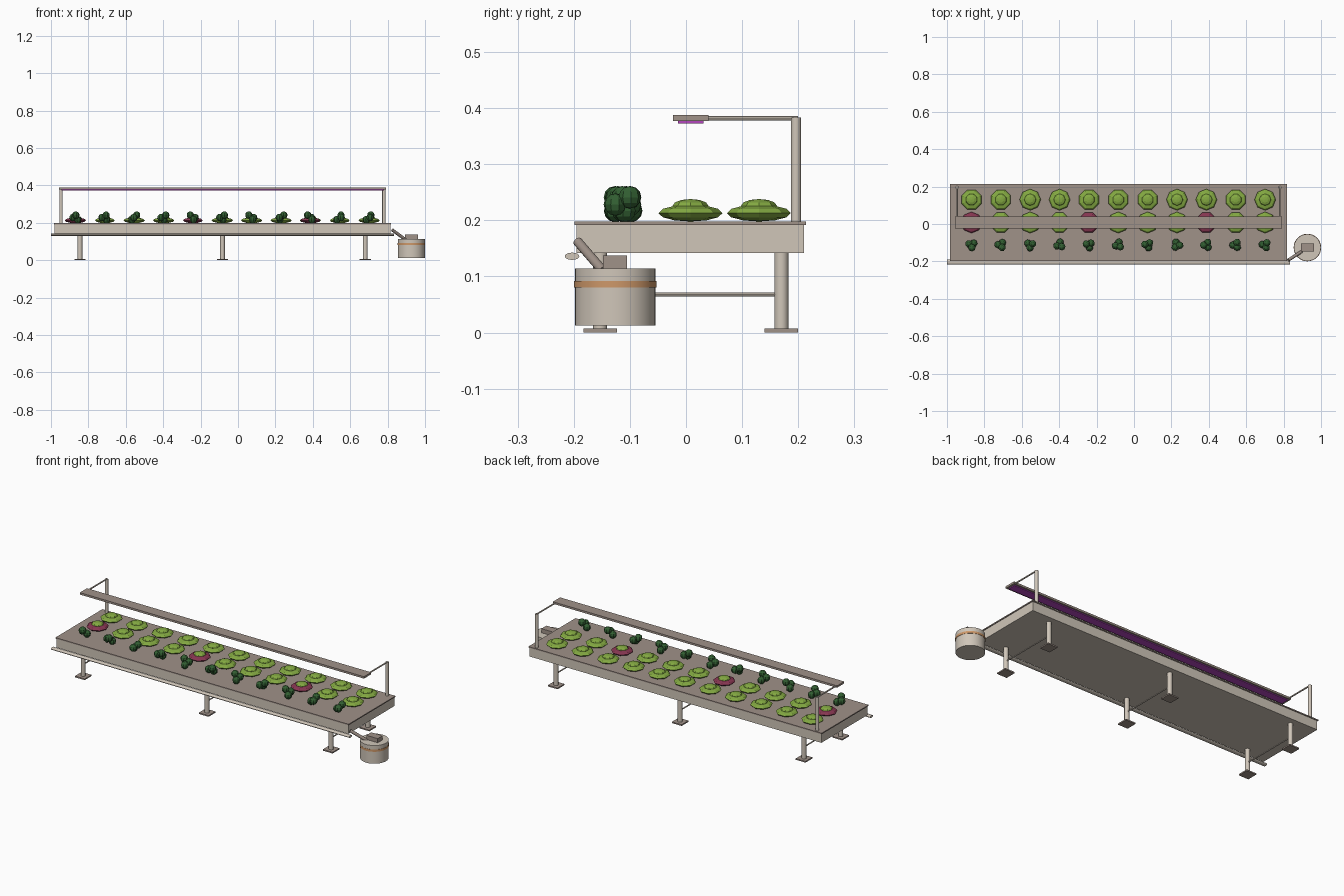
import bpy, math, random
from mathutils import Vector

if "Cube" in bpy.data.objects:
    bpy.data.objects.remove(bpy.data.objects["Cube"])

random.seed(4)


def material(name, r, g, b):
    m = bpy.data.materials.new(name)
    lin = [((c / 255 + 0.055) / 1.055) ** 2.4 for c in (r, g, b)]
    m.diffuse_color = (*lin, 1)
    m.use_nodes = True
    m.node_tree.nodes["Principled BSDF"].inputs["Base Color"].default_value = m.diffuse_color
    return m


BEIGE = material("beige_metal", 208, 198, 185)
TAUPE = material("taupe_metal", 160, 146, 137)
COPPER = material("copper_band", 206, 152, 105)
LEAF = material("lettuce_green", 132, 170, 66)
RED = material("red_lettuce", 136, 55, 82)
HERB = material("herb_green", 50, 95, 50)
GLOW = material("grow_light_purple", 180, 70, 190)


def finish(name, mat, smooth=False):
    o = bpy.context.object
    o.name = name
    o.data.materials.append(mat)
    if smooth:
        bpy.ops.object.shade_smooth_by_angle(angle=math.radians(40))
    return o


def box(name, mat, x, y, z):
    """Box from (min, max) pairs."""
    bpy.ops.mesh.primitive_cube_add(size=1, location=[sum(p) / 2 for p in (x, y, z)])
    o = finish(name, mat)
    o.scale = [p[1] - p[0] for p in (x, y, z)]
    return o


def rod(name, mat, a, b, r, sides=16):
    """Cylinder between two points."""
    a, b = Vector(a), Vector(b)
    bpy.ops.mesh.primitive_cylinder_add(vertices=sides, radius=r, depth=(b - a).length,
                                        location=(a + b) / 2)
    o = finish(name, mat, True)
    o.rotation_euler = (b - a).to_track_quat('Z', 'Y').to_euler()
    return o


def ball(name, mat, loc, scale, turn):
    bpy.ops.mesh.primitive_uv_sphere_add(segments=8, ring_count=6, radius=1,
                                         location=loc, rotation=(0, 0, turn))
    o = finish(name, mat)
    o.scale = scale
    return o


# Growing bed, lid and front gutter
box("bed", BEIGE, (-0.98, 0.815), (-0.195, 0.21), (0.142, 0.192))
box("bed_lid", TAUPE, (-0.984, 0.819), (-0.199, 0.214), (0.192, 0.198))
gutter = rod("gutter", BEIGE, (-1, -0.203, 0.136), (0.835, -0.203, 0.136), 0.0065)
bpy.ops.object.transform_apply(location=False, rotation=True, scale=False)
gutter.scale = (1, 2, 1)

# Legs, feet and cross rods
for x in (-0.845, -0.083, 0.68):
    for y in (-0.153, 0.17):
        rod("leg", BEIGE, (x, y, 0.004), (x, y, 0.143), 0.0125)
        box("foot", TAUPE, (x - 0.03, x + 0.03), (y - 0.03, y + 0.03), (0, 0.007))
    rod("cross_rod", BEIGE, (x, -0.153, 0.068), (x, 0.17, 0.068), 0.0035, 8)

# Light frame
for x in (-0.946, 0.78):
    rod("light_post", BEIGE, (x, 0.196, 0.195), (x, 0.196, 0.383), 0.009)
    rod("light_arm", BEIGE, (x, 0.2, 0.382), (x, 0.02, 0.382), 0.004, 8)
box("light_bar", TAUPE, (-0.957, 0.791), (-0.023, 0.04), (0.377, 0.388))
box("light_strip", GLOW, (-0.945, 0.78), (-0.014, 0.031), (0.373, 0.378))

# Reservoir with band, pump and drain pipe
cx, cy = 0.927, -0.126
rod("reservoir", BEIGE, (cx, cy, 0.013), (cx, cy, 0.114), 0.072, 32)
rod("reservoir_band", COPPER, (cx, cy, 0.08), (cx, cy, 0.092), 0.0735, 32)
box("pump", TAUPE, (0.893, 0.963), (-0.148, -0.105), (0.112, 0.137))
rod("drain_pipe", TAUPE, (0.825, -0.193, 0.162), (0.895, -0.148, 0.11), 0.0085, 12)

# Planting: two lettuce rows and one herb row
for i in range(11):
    x = -0.869 + 0.157 * i
    for row, y in enumerate((0.008, 0.13)):
        leaf = RED if row == 0 and i % 4 == 0 else LEAF
        turn = random.choice((0, math.pi / 8))
        ball("lettuce_leaves", leaf, (x, y, 0.213), (0.057, 0.057, 0.015), turn)
        ball("lettuce_heart", LEAF, (x, y, 0.226), (0.032, 0.032, 0.012), turn)
    lean = random.uniform(0, math.tau)
    for k, z in enumerate((0.217, 0.228, 0.241)):
        a = lean + k * 2.1
        ball("herb_clump", HERB, (x + 0.015 * math.cos(a), -0.112 + 0.015 * math.sin(a), z),
             (0.02, 0.02, 0.02), a)
